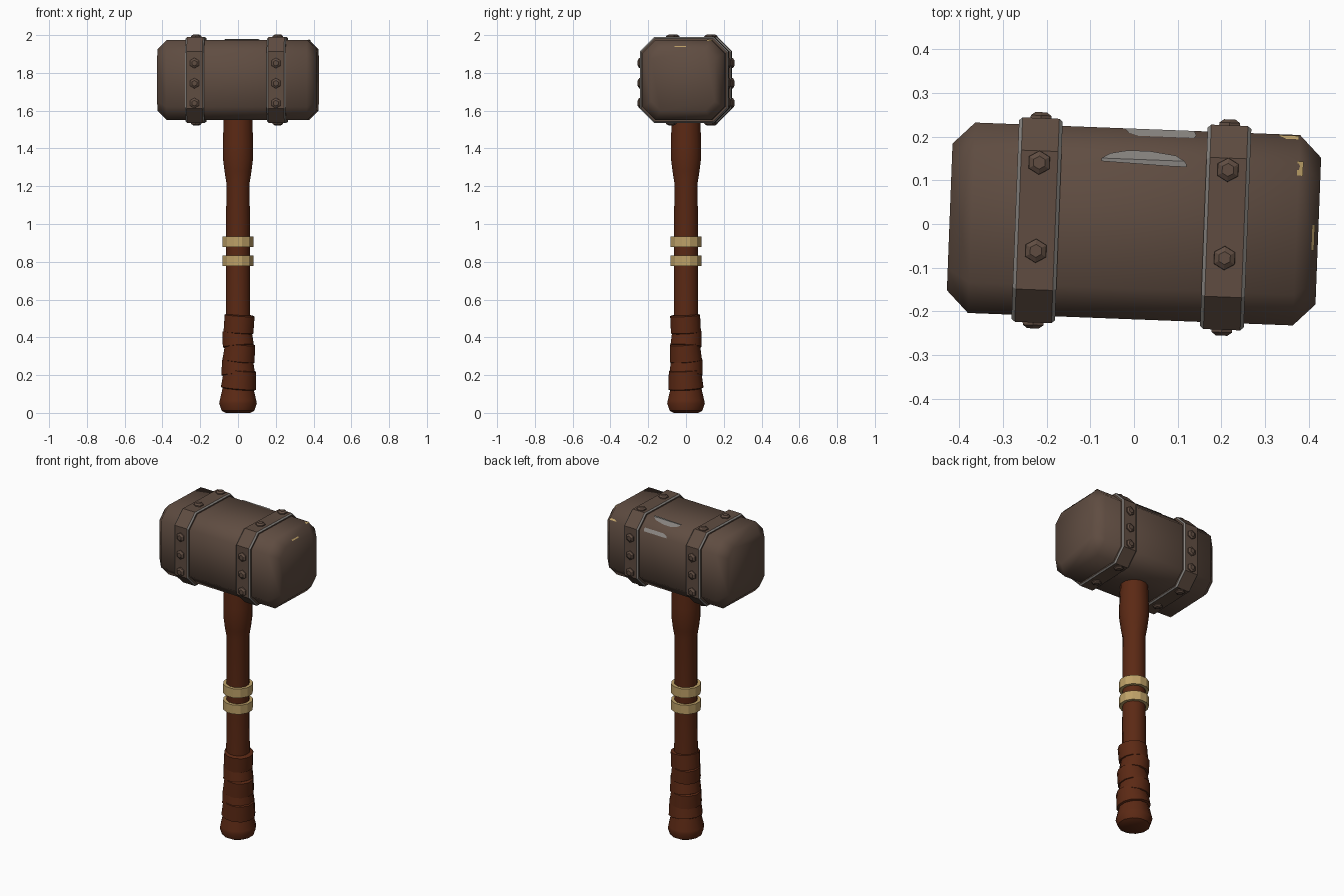
import bpy, bmesh, math
from mathutils import Matrix, Vector

if "Cube" in bpy.data.objects:
    bpy.data.objects.remove(bpy.data.objects["Cube"])

def material(name, rgb):
    m = bpy.data.materials.new(name)
    m.diffuse_color = (*rgb, 1)
    m.use_nodes = True
    m.node_tree.nodes["Principled BSDF"].inputs["Base Color"].default_value = m.diffuse_color
    return m

BROWN = material("dark_brown_head", (0.115, 0.073, 0.053))
GREY = material("worn_grey", (0.24, 0.225, 0.21))
WOOD = material("red_brown_wood", (0.105, 0.022, 0.007))
TAN = material("tan_cord", (0.52, 0.36, 0.14))

HEAD_Z = 1.7625
HEAD = Matrix.Translation((0, 0, HEAD_Z)) @ Matrix.Rotation(math.radians(-2.2), 4, 'Z')

def finish(name, bm, mats, angle=None, matrix=None, fix=True):
    if fix:
        bmesh.ops.recalc_face_normals(bm, faces=bm.faces[:])
    me = bpy.data.meshes.new(name)
    bm.to_mesh(me)
    bm.free()
    ob = bpy.data.objects.new(name, me)
    bpy.context.collection.objects.link(ob)
    for m in mats:
        me.materials.append(m)
    if matrix is not None:
        ob.matrix_world = matrix
    if angle:
        bpy.ops.object.select_all(action='DESELECT')
        ob.select_set(True)
        bpy.context.view_layer.objects.active = ob
        bpy.ops.object.shade_smooth_by_angle(angle=math.radians(angle))
    return ob

def loft(bm, rings, cap=True, closed=False):
    """Skin a list of equal-length point rings; returns faces per strip."""
    vs = [[bm.verts.new(p) for p in r] for r in rings]
    n = len(vs[0])
    pairs = list(zip(vs, vs[1:])) + ([(vs[-1], vs[0])] if closed else [])
    strips = [[bm.faces.new((a[i], a[(i + 1) % n], b[(i + 1) % n], b[i])) for i in range(n)]
              for a, b in pairs]
    if cap and not closed:
        bm.faces.new(vs[0])
        bm.faces.new(vs[-1])
    return strips

def lathe_rings(profile, sides, matrix=Matrix()):
    return [[matrix @ Vector((r * math.cos(a), r * math.sin(a), z))
             for a in (2 * math.pi * (i + .5) / sides for i in range(sides))] for r, z in profile]

def octagon(x, hy, hz, c):
    q = [(hy, hz - c), (hy - c, hz)]
    pts = q + [(-y, z) for y, z in q[::-1]]
    pts += [(-y, -z) for y, z in pts]
    return [(x, y, z) for y, z in pts]

# head block with chamfered edges
bm = bmesh.new()
loft(bm, [octagon(x, .218 - i, .2125 - i, .07 - i * .4)
          for x, i in ((-.422, .05), (-.372, 0), (.372, 0), (.422, .05))])
finish("head_block", bm, [BROWN], 50, HEAD)

# metal bands with worn edges, and their rivets
for side, bx in (("left", -.222), ("right", .21)):
    bm = bmesh.new()
    rows = ((-.05, .025), (-.05, .007), (-.042, 0), (.042, 0), (.05, .007), (.05, .025))
    strips = loft(bm, [octagon(bx + x, .234 - i, .2265 - i, .075 - i * .4) for x, i in rows],
                  closed=True)
    for k in (1, 3):
        for f in strips[k]:
            f.material_index = 1
    corners = [strips[2][i] for i in (0, 2, 4, 6)]
    ring = bmesh.ops.inset_individual(bm, faces=corners, thickness=.016)["faces"]
    for f in ring:
        f.material_index = 1
    finish(side + "_band", bm, [BROWN, GREY], None, HEAD)

    bm = bmesh.new()
    spots = [((bx, s * .234, z - HEAD_Z), (0, s, 0)) for s in (-1, 1) for z in (1.64, 1.745, 1.852)]
    spots += [((bx, y, s * .2265), (0, 0, s)) for s in (-1, 1) for y in (-.07, .132)]
    for p, d in spots:
        rot = Vector(d).to_track_quat('Z', 'Y').to_matrix().to_4x4()
        loft(bm, lathe_rings([(.028, -.005), (.027, .006), (.015, .0135)], 6,
                             Matrix.Translation(p) @ rot))
    finish(side + "_rivets", bm, [BROWN], None, HEAD)

# worn patches lying on the top of the head: rows of (y, x0, x1)
def patch(name, rows, mat):
    def top(x, y):
        z = min(.2125 - max(0, abs(y) - .148), .2125 - max(0, abs(x) - .372))
        return (x, y, z + .004)
    bm = bmesh.new()
    vs = [[bm.verts.new(top(x, y)) for x in (a, b)] for y, a, b in rows]
    for p, q in zip(vs, vs[1:]):
        bm.faces.new((p[0], p[1], q[1], q[0]))
    finish(name, bm, [mat], None, HEAD, fix=False)

patch("upper_worn_patch", [(.135, .08, .115), (.141, -.08, .115), (.148, -.08, .11),
                           (.16, -.06, .09), (.168, -.02, .03)], GREY)
patch("lower_worn_patch", [(.202, .0, .13), (.208, -.02, .135), (.218, -.03, .13)], GREY)
patch("rear_corner_scuff", [(.208, .34, .37), (.216, .32, .37)], TAN)
patch("corner_scuff", [(.125, .368, .382), (.158, .368, .382)], TAN)
patch("end_scuff", [(-.045, .408, .414), (.015, .408, .414)], TAN)

# wooden handle with a flared neck
bm = bmesh.new()
loft(bm, lathe_rings([(.08, .05), (.07, .3), (.066, .6), (.064, 1.22), (.074, 1.28),
                      (.083, 1.35), (.083, 1.42), (.078, 1.57)], 12))
finish("handle", bm, [WOOD], 40)

# pommel
bm = bmesh.new()
loft(bm, lathe_rings([(.068, 0), (.09, .012), (.103, .05), (.1, .065), (.086, .125),
                      (.078, .16)], 12))
finish("pommel", bm, [WOOD], 40)

# grip wrap: overlapping tilted sleeves
bm = bmesh.new()
sleeves = ((.125, .105, .096, .088, 5), (.2, .09, .091, .085, -4), (.27, .1, .088, .082, 6),
           (.35, .09, .085, .080, -5), (.42, .1, .082, .082, 4))
for z, h, r0, r1, tilt in sleeves:
    m = (Matrix.Translation((.002, 0, z)) @ Matrix.Rotation(math.radians(tilt), 4, 'Y')
         @ Matrix.Rotation(math.radians(tilt * .7), 4, 'X'))
    loft(bm, lathe_rings([(r0 - .012, 0), (r0, .006), (r1, h - .005), (r1 - .014, h)], 12, m))
finish("grip_wrap", bm, [WOOD], 40)

# two cord rings
for name, z in (("lower_cord_ring", .778), ("upper_cord_ring", .878)):
    bm = bmesh.new()
    loft(bm, lathe_rings([(.06, z), (.084, z), (.084, z + .056), (.06, z + .056)], 12), closed=True)
    finish(name, bm, [TAN])
